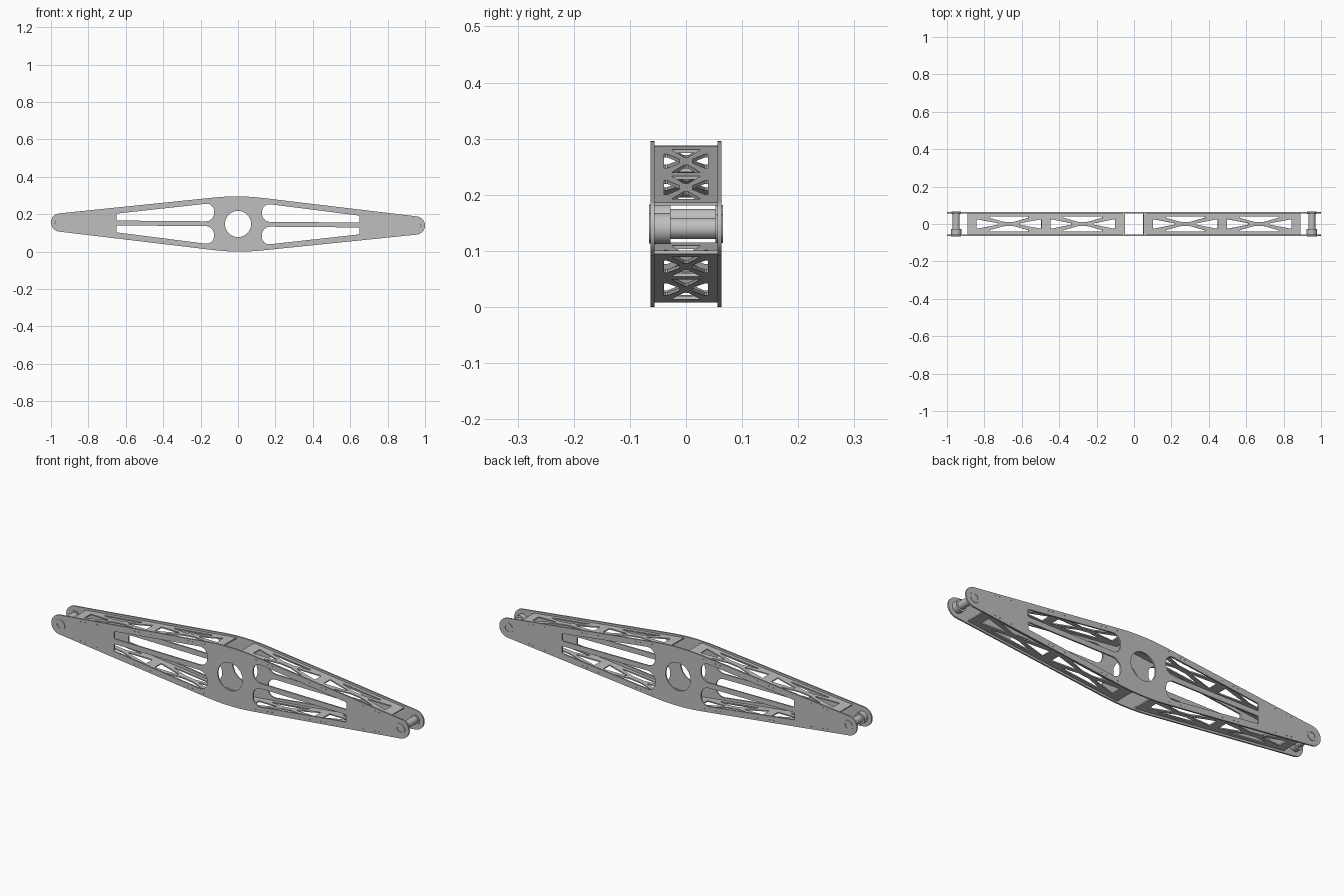
import bpy, bmesh, math
from mathutils import Matrix, Vector

cube = bpy.data.objects.get("Cube")
if cube:
    bpy.data.objects.remove(cube, do_unlink=True)

# Single brushed grey metal
metal = bpy.data.materials.new("grey metal")
metal.use_nodes = True
GREY = (0.52, 0.52, 0.52, 1)
metal.diffuse_color = GREY
metal.node_tree.nodes["Principled BSDF"].inputs["Base Color"].default_value = GREY

MID_Z = 0.148
END_X, END_R = 0.951, 0.049
JOIN_X, SLOPE = 0.13, 0.111
PLATE_Y, PLATE_T = 0.0595, 0.0075
ARM = Matrix.Translation((0, 0, MID_Z)) @ Matrix.Rotation(0.0084, 4, 'Y')


def finish(name, bm, matrix):
    """Turn a bmesh into a shaded object."""
    bmesh.ops.remove_doubles(bm, verts=bm.verts, dist=1e-5)
    bmesh.ops.recalc_face_normals(bm, faces=bm.faces)
    mesh = bpy.data.meshes.new(name)
    bm.to_mesh(mesh)
    bm.free()
    mesh.shade_smooth()
    mesh.set_sharp_from_angle(angle=math.radians(30))
    mesh.materials.append(metal)
    ob = bpy.data.objects.new(name, mesh)
    ob.matrix_world = matrix
    bpy.context.collection.objects.link(ob)
    return ob


def sheet(name, loops, thickness, matrix):
    """Flat sheet: first loop is the outline, the others are holes."""
    curve = bpy.data.curves.new(name + " profile", 'CURVE')
    curve.dimensions, curve.fill_mode = '2D', 'BOTH'
    curve.extrude = thickness / 2
    for loop in loops:
        spline = curve.splines.new('POLY')
        spline.points.add(len(loop) - 1)
        for point, (x, y) in zip(spline.points, loop):
            point.co = (x, y, 0, 1)
        spline.use_cyclic_u = True
    temp = bpy.data.objects.new(name + " profile", curve)
    bpy.context.collection.objects.link(temp)
    graph = bpy.context.evaluated_depsgraph_get()
    mesh = bpy.data.meshes.new_from_object(temp.evaluated_get(graph))
    bm = bmesh.new()
    bm.from_mesh(mesh)
    bpy.data.objects.remove(temp, do_unlink=True)
    bpy.data.curves.remove(curve)
    bpy.data.meshes.remove(mesh)
    return finish(name, bm, matrix)


def circle(cx, cy, r, n):
    return [(cx + r * math.cos(2 * math.pi * i / n),
             cy + r * math.sin(2 * math.pi * i / n)) for i in range(n)]


def rounded(corners, steps=8):
    """Polygon from (x, y, radius) corners with filleted corners."""
    out = []
    for i, (x, y, r) in enumerate(corners):
        p = Vector((x, y))
        a = (Vector(corners[i - 1][:2]) - p).normalized()
        b = (Vector(corners[(i + 1) % len(corners)][:2]) - p).normalized()
        half = a.angle(b) / 2
        centre = p + (a + b).normalized() * r / math.sin(half)
        reach = r / math.tan(half)
        u, v = p + a * reach - centre, p + b * reach - centre
        for k in range(steps + 1):
            out.append(tuple(centre + u.lerp(v, k / steps).normalized() * r))
    return out


def flip(loop, sx, sy):
    return [(x * sx, y * sy) for x, y in loop]


def edge_height(x):
    """Height of the straight tapering edge above the arm's centre line."""
    return END_R * 0.994 + (END_X + 0.005 - abs(x)) * SLOPE


# Side plate outline: round ends, straight tapers, shallow crown
lean = math.atan(SLOPE)
crown_r = JOIN_X / math.sin(lean)
crown_y = edge_height(JOIN_X) - crown_r * math.cos(lean)
crown = [(crown_r * math.sin(lean * t / 6),
          crown_y + crown_r * math.cos(lean * t / 6)) for t in range(-6, 7)]
start = math.pi / 2 - lean
nose = [(END_X + END_R * math.cos(start * (1 - t / 12)),
         END_R * math.sin(start * (1 - t / 12))) for t in range(25)]
outline = crown + nose + flip(crown, -1, -1) + flip(nose, -1, -1)

# Openings: hub hole, four long windows, rows of rivet holes
window = rounded([(0.128, 0.112, 0.04), (0.65, 0.05, 0.006),
                  (0.65, 0.013, 0.006), (0.128, 0.013, 0.044)])
holes = [circle(0, 0, 0.07, 48)]
for sx in (-1, 1):
    for sz in (-1, 1):
        holes.append(flip(window, sx, sz))
        for group in (0.17, 0.47, 0.77):
            for step in (-0.025, 0.04, 0.065):
                x = group + step
                holes.append(circle(sx * x, sz * (edge_height(x) - 0.013), 0.0025, 8))

for name, y in (("front_side_plate", -PLATE_Y), ("back_side_plate", PLATE_Y)):
    place = ARM @ Matrix.Translation((0, y, 0)) @ Matrix.Rotation(math.pi / 2, 4, 'X')
    sheet(name, [outline] + holes, PLATE_T, place)

# Truss webs between the plates, two crossed bays in each
WEB_MID, WEB_HALF, WEB_Y = 0.47, 0.423, PLATE_Y - PLATE_T / 2
web_outline = [(-WEB_HALF, -WEB_Y), (WEB_HALF, -WEB_Y),
               (WEB_HALF, WEB_Y), (-WEB_HALF, WEB_Y)]
end_gap = rounded([(0.174, 0.026, 0.002), (0.174, -0.026, 0.002), (0.04, 0, 0.004)], 4)
side_gap = rounded([(-0.125, 0.039, 0.003), (0.125, 0.039, 0.003),
                    (0.03, 0.012, 0.02), (-0.03, 0.012, 0.02)], 4)
web_holes = []
for centre in (-0.197, 0.2):
    for s in (-1, 1):
        for gap in (flip(end_gap, s, 1), flip(side_gap, 1, s)):
            web_holes.append([(x + centre, y) for x, y in gap])

for sx, side in ((1, "left"), (-1, "right")):
    for sz, level in ((1, "upper"), (-1, "lower")):
        place = (ARM @ Matrix.Translation((sx * WEB_MID, 0, sz * (edge_height(WEB_MID) - 0.013)))
                 @ Matrix.Rotation(sx * sz * lean, 4, 'Y'))
        loops = [flip(loop, sx, 1) for loop in [web_outline] + web_holes]
        sheet(f"{level}_{side}_web", loops, 0.006, place)

# End pins: turned shaft with a front collar and raised rims outside the plates
pin_profile = [(0, -0.061), (0.015, -0.061), (0.015, -0.0655), (0.027, -0.0655),
               (0.028, -0.028), (0.019, -0.028), (0.019, 0.053), (0.026, 0.053),
               (0.026, 0.0655), (0.015, 0.0655), (0.015, 0.061), (0, 0.061)]
for sx, side in ((1, "left"), (-1, "right")):
    bm = bmesh.new()
    verts = [bm.verts.new((r, y, 0)) for r, y in pin_profile]
    edges = [bm.edges.new(pair) for pair in zip(verts, verts[1:])]
    bmesh.ops.spin(bm, geom=verts + edges, cent=(0, 0, 0), axis=(0, 1, 0),
                   angle=2 * math.pi, steps=32)
    finish(f"{side}_end_pin", bm, ARM @ Matrix.Translation((sx * END_X, 0, 0)))
